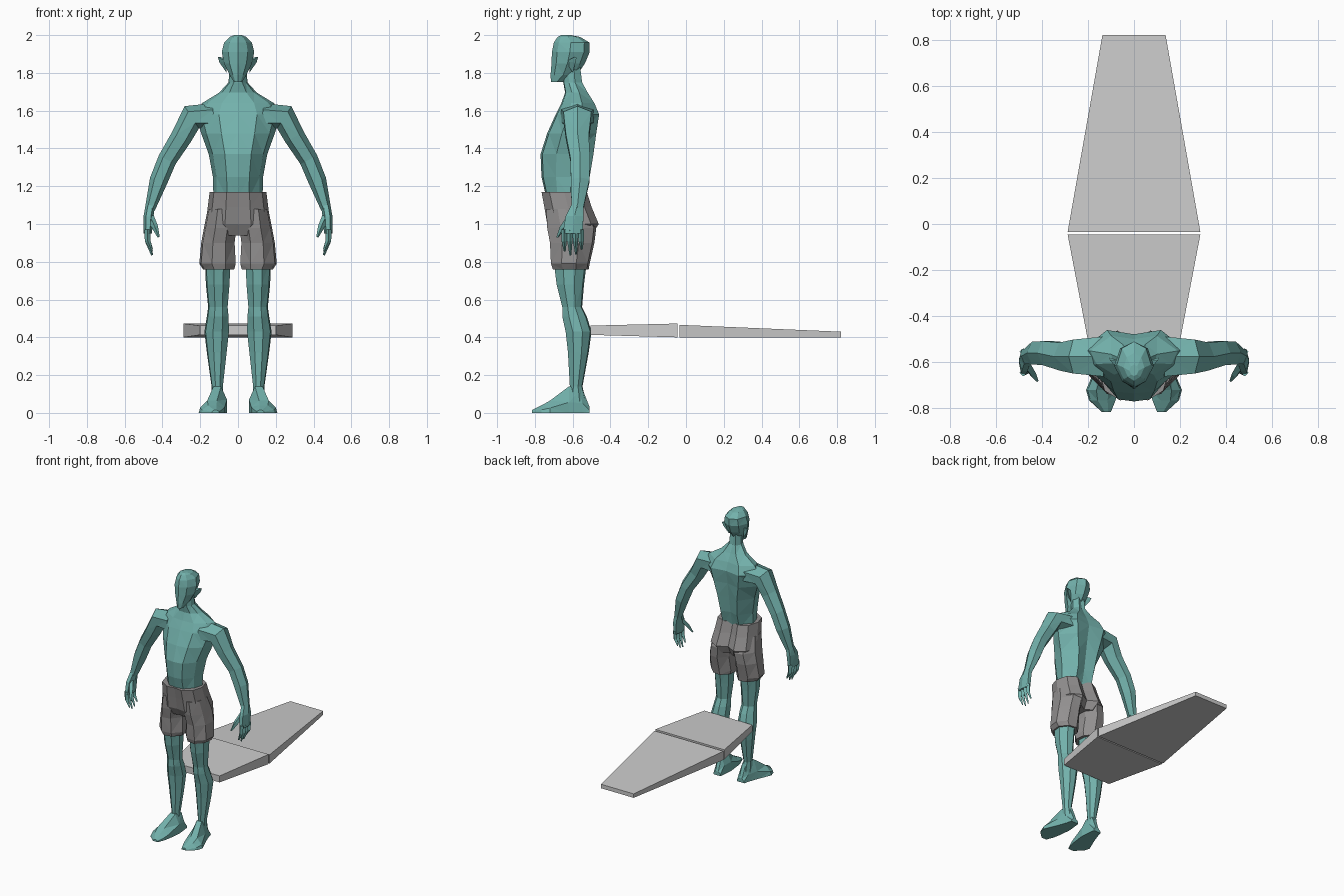
import bpy, bmesh, math
from mathutils import Vector


def material(name, rgb):
    m = bpy.data.materials.new(name)
    m.diffuse_color = (*rgb, 1)
    return m


SKIN = material("teal skin", (0.17, 0.44, 0.41))
CLOTH = material("grey cloth", (0.29, 0.28, 0.28))
BOARD = material("pale board", (0.60, 0.60, 0.60))

# Cross-sections inside a -1..1 square
BOX = [(-1, -1), (1, -1), (1, 1), (-1, 1)]
LIMB = [(-0.45, -0.9), (0.3, -1), (0.9, -0.45), (1, 0.3), (0.45, 0.9), (-0.3, 1), (-0.9, 0.45), (-1, -0.3)]
FOOT = [(-1, -1), (1, -1), (0.9, -0.2), (0.35, 1), (-0.4, 1), (-1, 0)]


def symmetric(half):
    """Mirror a half outline whose first and last points lie on the centre line."""
    return half + [(-x, y) for x, y in half[-2:0:-1]]


CHEST = symmetric([(0, -1), (0.45, -0.93), (0.86, -0.4), (1, 0.25), (0.52, 1), (0, 0.84)])
SKULL = symmetric([(0, -1), (0.6, -0.72), (1, -0.05), (0.7, 0.7), (0, 1)])
HIPS = symmetric([(0, -0.94), (0.4, -1), (0.85, -0.65), (1, 0), (0.85, 0.7), (0.42, 1), (0, 0.7)])


def skin_rings(name, rings, mat, mirror=False):
    bm = bmesh.new()
    loops = [[bm.verts.new(p) for p in ring] for ring in rings]
    n = len(loops[0])
    for a, b in zip(loops, loops[1:]):
        for i in range(n):
            j = (i + 1) % n
            bm.faces.new((a[i], a[j], b[j], b[i]))
    bm.faces.new(loops[0])
    bm.faces.new(loops[-1])
    bmesh.ops.triangulate(bm, faces=bm.faces[:])
    bmesh.ops.recalc_face_normals(bm, faces=bm.faces[:])
    mesh = bpy.data.meshes.new(name)
    bm.to_mesh(mesh)
    bm.free()
    mesh.materials.append(mat)
    ob = bpy.data.objects.new(name, mesh)
    bpy.context.collection.objects.link(ob)
    if mirror:
        ob.modifiers.new("mirror", 'MIRROR').use_mirror_merge = False
    return ob


def loft(name, profile, sections, mat, axis='z', mirror=False):
    """Each section: position on axis, then min/max of the two other directions."""
    rings = []
    for t, a0, a1, b0, b1 in sections:
        ring = []
        for u, v in profile:
            a = (a0 + a1) / 2 + u * (a1 - a0) / 2
            b = (b0 + b1) / 2 + v * (b1 - b0) / 2
            ring.append((a, b, t) if axis == 'z' else (a, t, b))
        rings.append(ring)
    return skin_rings(name, rings, mat, mirror)


def body(name, profile, sections, mat):
    """Centred loft: height, half width, front y, back y."""
    return loft(name, profile, [(z, -w, w, f, b) for z, w, f, b in sections], mat)


def tube(name, points, mat, sides=6):
    """Mirrored tube: x, y, z, radius across, radius in y."""
    rings = []
    for i, (x, y, z, r, ry) in enumerate(points):
        p, q = points[max(i - 1, 0)], points[min(i + 1, len(points) - 1)]
        d = Vector((q[0] - p[0], 0, q[2] - p[2])).normalized()
        across = Vector((-d.z, 0, d.x))
        rings.append([Vector((x, y, z)) + across * r * math.cos(k * math.tau / sides)
                      + Vector((0, ry * math.sin(k * math.tau / sides), 0)) for k in range(sides)])
    return skin_rings(name, rings, mat, True)


# Torso with neck
body("torso", CHEST, [
    (1.14, 0.13, -0.74, -0.54), (1.25, 0.133, -0.765, -0.51),
    (1.37, 0.155, -0.77, -0.49), (1.48, 0.195, -0.735, -0.475),
    (1.58, 0.225, -0.69, -0.46), (1.64, 0.19, -0.66, -0.485),
    (1.695, 0.10, -0.64, -0.52), (1.75, 0.05, -0.65, -0.55),
    (1.83, 0.045, -0.65, -0.56)], SKIN)

# Head
body("head", SKULL, [
    (1.752, 0.022, -0.715, -0.65), (1.79, 0.045, -0.717, -0.575),
    (1.85, 0.074, -0.712, -0.535), (1.91, 0.086, -0.71, -0.51),
    (1.96, 0.074, -0.70, -0.51), (1.99, 0.045, -0.68, -0.56),
    (2.0, 0.02, -0.66, -0.61)], SKIN)

# Pointed ears
skin_rings("ears", [
    [(0.065, -0.635, 1.86), (0.07, -0.59, 1.88), (0.06, -0.60, 1.80)],
    [(0.105, -0.59, 1.885), (0.106, -0.58, 1.88), (0.098, -0.585, 1.855)]], SKIN, True)

# Arms
tube("arms", [
    (0.13, -0.575, 1.57, 0.07, 0.10), (0.245, -0.575, 1.565, 0.07, 0.085),
    (0.30, -0.575, 1.46, 0.056, 0.07), (0.375, -0.56, 1.34, 0.05, 0.06),
    (0.42, -0.56, 1.23, 0.048, 0.057), (0.466, -0.575, 1.08, 0.027, 0.036)], SKIN)

# Hands
tube("palms", [
    (0.464, -0.575, 1.10, 0.025, 0.036), (0.474, -0.59, 1.04, 0.026, 0.055),
    (0.478, -0.60, 0.95, 0.022, 0.06)], SKIN)
for i in range(4):
    y = -0.645 + i * 0.03
    tip = (0.855, 0.835, 0.84, 0.865)[i]
    tube("finger_%d" % (i + 1), [
        (0.48, y, 0.97, 0.017, 0.016), (0.478, y, 0.91, 0.015, 0.014),
        (0.455, y + 0.003, tip, 0.005, 0.005)], SKIN, 4)
tube("thumbs", [
    (0.465, -0.61, 1.04, 0.02, 0.02), (0.44, -0.65, 0.985, 0.017, 0.018),
    (0.42, -0.68, 0.93, 0.006, 0.006)], SKIN, 4)

# Shorts: hips and two trouser legs
body("shorts_hips", HIPS, [
    (1.17, 0.15, -0.765, -0.525), (1.09, 0.16, -0.75, -0.50),
    (1.00, 0.172, -0.735, -0.462), (0.94, 0.12, -0.70, -0.50)], CLOTH)
loft("shorts_legs", LIMB, [
    (1.08, 0.01, 0.16, -0.74, -0.52), (0.98, 0.008, 0.18, -0.735, -0.475),
    (0.90, 0.018, 0.195, -0.72, -0.485), (0.79, 0.012, 0.205, -0.715, -0.51),
    (0.76, 0.02, 0.185, -0.705, -0.515)], CLOTH, mirror=True)

# Legs
loft("legs", LIMB, [
    (0.80, 0.04, 0.175, -0.70, -0.525), (0.68, 0.045, 0.17, -0.685, -0.54),
    (0.56, 0.055, 0.158, -0.655, -0.55), (0.51, 0.05, 0.165, -0.655, -0.525),
    (0.43, 0.048, 0.178, -0.637, -0.50), (0.32, 0.06, 0.165, -0.625, -0.515),
    (0.14, 0.08, 0.14, -0.615, -0.548), (0.06, 0.075, 0.14, -0.625, -0.53)], SKIN, mirror=True)

# Feet
loft("feet", FOOT, [
    (-0.51, 0.07, 0.13, 0, 0.03), (-0.55, 0.065, 0.14, 0, 0.13),
    (-0.62, 0.058, 0.165, 0, 0.14), (-0.72, 0.07, 0.208, 0, 0.065),
    (-0.765, 0.08, 0.195, 0, 0.04), (-0.815, 0.10, 0.14, 0, 0.015)], SKIN, 'y', True)

# Two-piece tapered board behind the legs
loft("board_near_half", BOX, [
    (-0.505, -0.20, 0.20, 0.413, 0.462), (-0.045, -0.288, 0.288, 0.40, 0.473)], BOARD, 'y')
loft("board_far_half", BOX, [
    (-0.035, -0.288, 0.288, 0.40, 0.466), (0.82, -0.137, 0.137, 0.40, 0.43)], BOARD, 'y')
